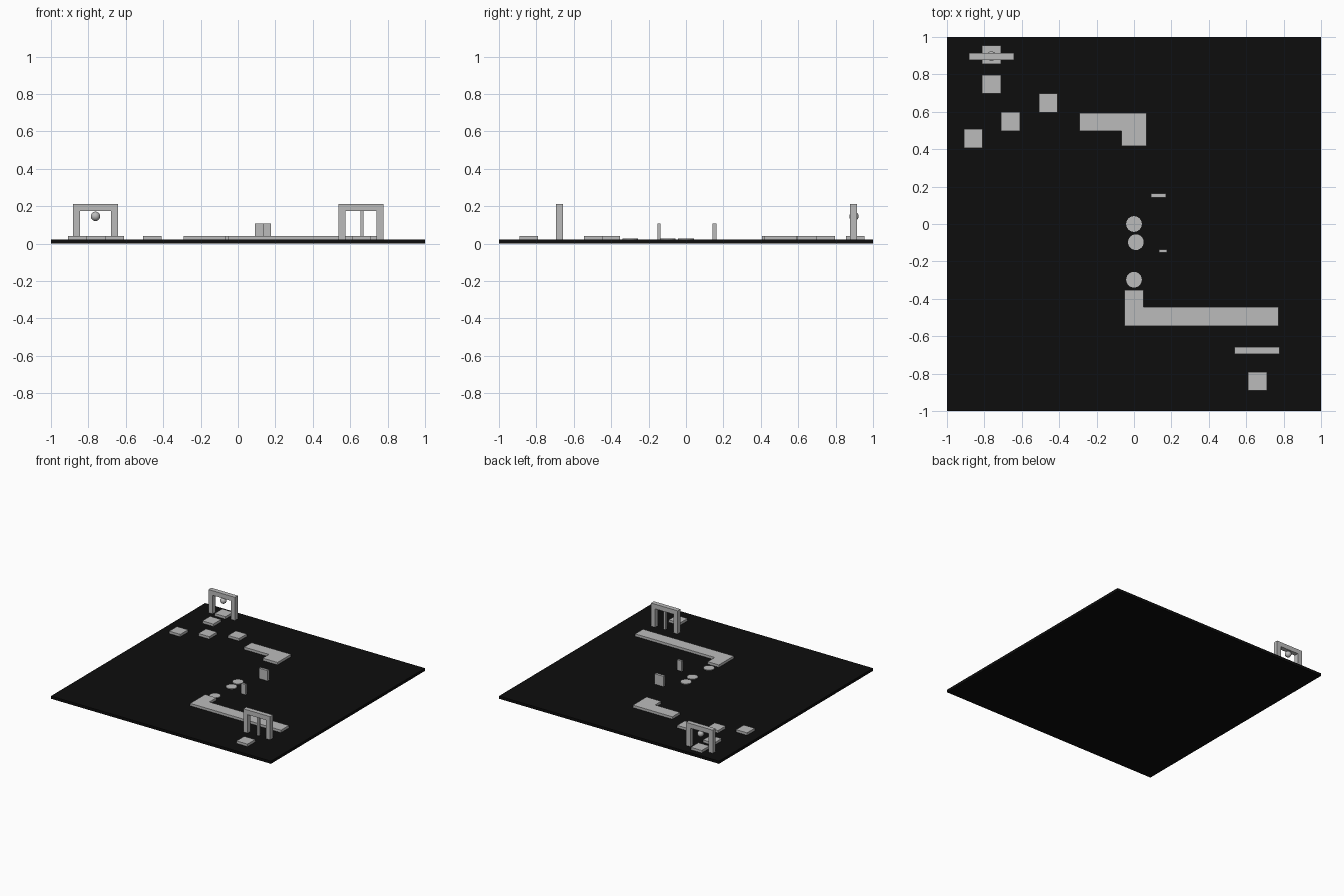
import bpy, bmesh
from mathutils import Matrix

if "Cube" in bpy.data.objects:
    bpy.data.objects.remove(bpy.data.objects["Cube"])


def material(name, v):
    m = bpy.data.materials.new(name)
    m.diffuse_color = (v, v, v, 1)
    m.use_nodes = True
    m.node_tree.nodes["Principled BSDF"].inputs["Base Color"].default_value = m.diffuse_color
    return m


BLACK = material("black", 0.004)
GREY = material("light_grey", 0.5)
BASE_TOP = 0.022


def finish(name, bm, mat):
    me = bpy.data.meshes.new(name)
    bm.normal_update()
    bm.to_mesh(me)
    bm.free()
    me.materials.append(mat)
    ob = bpy.data.objects.new(name, me)
    bpy.context.collection.objects.link(ob)
    return ob


def box(name, x0, x1, y0, y1, z0, z1, mat=GREY):
    bm = bmesh.new()
    m = Matrix.Translation(((x0 + x1) / 2, (y0 + y1) / 2, (z0 + z1) / 2))
    bmesh.ops.create_cube(bm, size=1, matrix=m @ Matrix.Diagonal((x1 - x0, y1 - y0, z1 - z0, 1)))
    return finish(name, bm, mat)


def prism(name, pts, extrude):
    """Closed outline extruded along a vector."""
    bm = bmesh.new()
    f = bm.faces.new([bm.verts.new(p) for p in pts])
    r = bmesh.ops.extrude_face_region(bm, geom=[f])
    bmesh.ops.translate(bm, vec=extrude, verts=[v for v in r["geom"] if isinstance(v, bmesh.types.BMVert)])
    bmesh.ops.recalc_face_normals(bm, faces=bm.faces)
    return finish(name, bm, GREY)


# Ground slab
box("base_board", -1, 1, -1, 1, 0, BASE_TOP, BLACK)

# Square stepping platforms
TILE_TOP = 0.042
for x, y in [(-0.762, 0.905), (-0.762, 0.747), (-0.66, 0.548),
             (-0.86, 0.457), (-0.458, 0.647), (0.66, -0.84)]:
    box("platform", x - 0.05, x + 0.05, y - 0.05, y + 0.05, BASE_TOP, TILE_TOP)

# L-shaped walkways
walk_back = [(-0.292, 0.594), (-0.292, 0.497), (-0.067, 0.497),
             (-0.067, 0.417), (0.067, 0.417), (0.067, 0.594)]
walk_front = [(-0.052, -0.353), (-0.052, -0.546), (0.773, -0.546),
              (0.773, -0.444), (0.05, -0.444), (0.05, -0.353)]
for name, outline in (("back_walkway", walk_back), ("front_walkway", walk_front)):
    prism(name, [(x, y, BASE_TOP) for x, y in outline], (0, 0, TILE_TOP - BASE_TOP))

# Thin round stepping discs
for x, y in [(0, 0), (0.01, -0.097), (0, -0.298)]:
    bm = bmesh.new()
    bmesh.ops.create_cone(bm, cap_ends=True, segments=24, radius1=0.042, radius2=0.042,
                          depth=0.005, matrix=Matrix.Translation((x, y, BASE_TOP + 0.0025)))
    finish("round_disc", bm, GREY)

# Upright slabs
box("large_upright", 0.092, 0.17, 0.142, 0.163, BASE_TOP, 0.107)
box("small_upright", 0.134, 0.176, -0.152, -0.136, BASE_TOP, 0.107)


# Gates: two legs and a lintel as one arch
def gate(name, cx, cy):
    w, t, top, d = 0.121, 0.038, 0.212, 0.0375
    pts = [(-w, BASE_TOP), (-w, top), (w, top), (w, BASE_TOP), (w - t, BASE_TOP),
           (w - t, top - t), (t - w, top - t), (t - w, BASE_TOP)]
    prism(name, [(cx + x, cy - d / 2, z) for x, z in pts], (0, d, 0))


gate("back_gate", -0.762, 0.895)
gate("front_gate", 0.658, -0.677)
box("gate_post", 0.655, 0.672, -0.686, -0.668, BASE_TOP, 0.176)

# Floating ball in the back gate
bm = bmesh.new()
bmesh.ops.create_uvsphere(bm, u_segments=24, v_segments=16, radius=0.025,
                          matrix=Matrix.Translation((-0.762, 0.898, 0.146)))
for f in bm.faces:
    f.smooth = True
finish("ball", bm, GREY)
